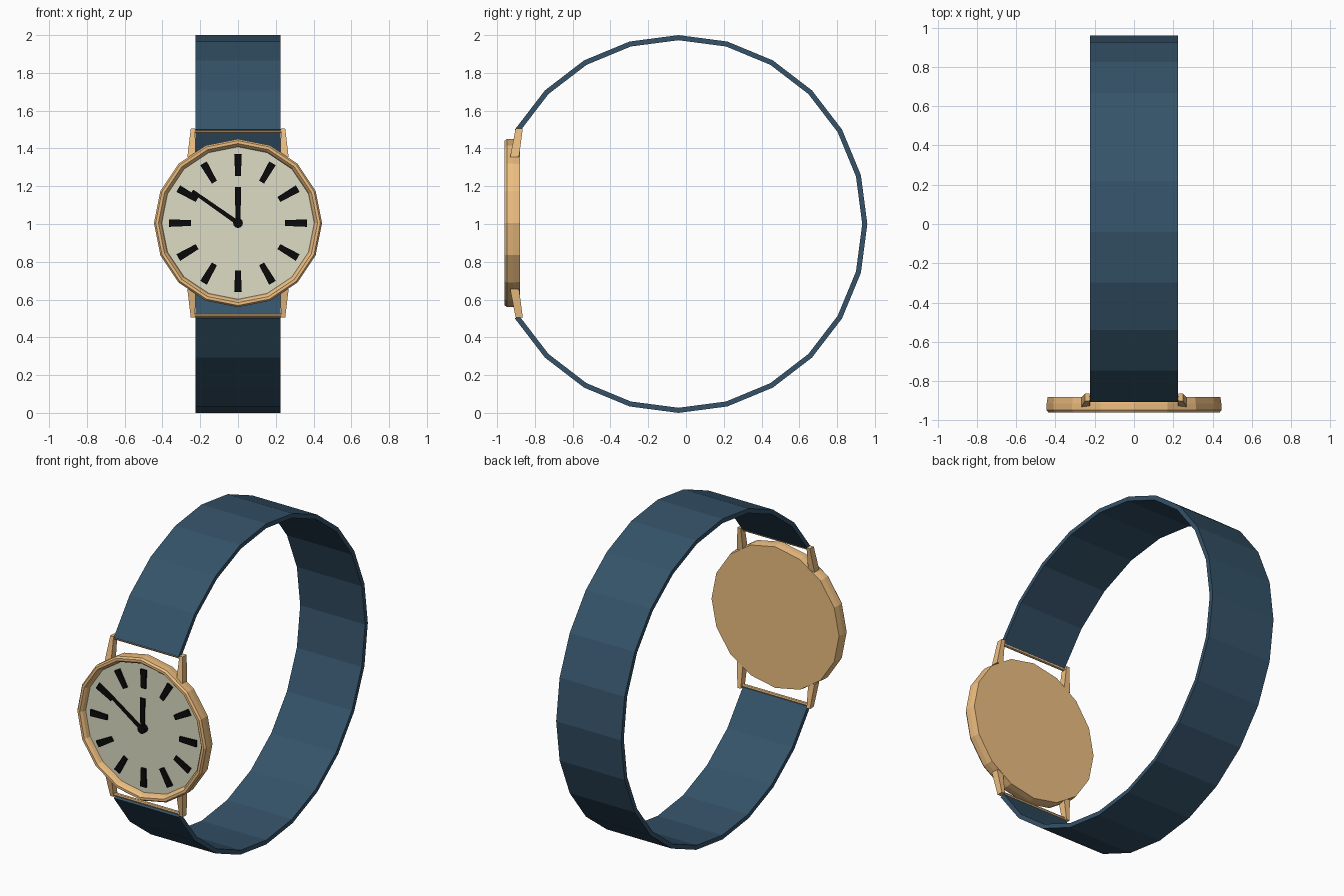
import bpy, bmesh
from math import sin, cos, pi, radians

if "Cube" in bpy.data.objects:
    bpy.data.objects.remove(bpy.data.objects["Cube"])

CY, CZ = -0.04, 1.0      # strap ring centre (y, z)
DIAL_Y, DIAL_Z = -0.925, 1.005


def material(name, rgb):
    m = bpy.data.materials.new(name)
    m.diffuse_color = (*rgb, 1)
    m.use_nodes = True
    m.node_tree.nodes["Principled BSDF"].inputs["Base Color"].default_value = m.diffuse_color
    return m


BLUE = material("blue_strap", (0.035, 0.085, 0.14))
GOLD = material("gold", (0.86, 0.52, 0.22))
CREAM = material("cream", (0.72, 0.72, 0.55))
BLACK = material("black", (0.003, 0.003, 0.003))


def make(name, verts, faces, mat):
    me = bpy.data.meshes.new(name)
    me.from_pydata(verts, [], faces)
    bm = bmesh.new()
    bm.from_mesh(me)
    bmesh.ops.recalc_face_normals(bm, faces=bm.faces)
    bm.to_mesh(me)
    bm.free()
    me.materials.append(mat)
    ob = bpy.data.objects.new(name, me)
    bpy.context.collection.objects.link(ob)
    return ob


def loft(name, rings, mat):
    """Skin a list of equal-length closed rings and cap both ends."""
    n = len(rings[0])
    verts = [v for r in rings for v in r]
    faces = [(k*n + i, k*n + (i+1) % n, (k+1)*n + (i+1) % n, (k+1)*n + i)
             for k in range(len(rings) - 1) for i in range(n)]
    faces += [tuple(range(n)), tuple(range(len(verts) - n, len(verts)))]
    return make(name, verts, faces, mat)


def disc(name, profile, sides, mat):
    """Lathe (radius, y) points around the watch face axis."""
    return loft(name, [[(r*sin(2*pi*i/sides), y, DIAL_Z + r*cos(2*pi*i/sides))
                        for i in range(sides)] for r, y in profile], mat)


def dial_bar(name, angle, r0, r1, w0, w1, y0, y1):
    """Flat tapered bar lying on the dial, pointing clockwise from the top."""
    s, c = sin(angle), cos(angle)
    pts = [(-w0/2, r0), (w0/2, r0), (w1/2, r1), (-w1/2, r1)]
    ring = [(u*c + v*s, DIAL_Z - u*s + v*c) for u, v in pts]
    return loft(name, [[(x, y, z) for x, z in ring] for y in (y0, y1)], BLACK)


# strap: open ring of 20 flat segments
rings = []
for k in range(21):
    a = radians(-150 + 15*k)
    rings.append([(x, CY + r*cos(a), CZ + r*sin(a))
                  for x, r in ((-0.224, 0.973), (0.224, 0.973),
                               (0.224, 1.0), (-0.224, 1.0))])
loft("strap", rings, BLUE)

# case with rounded rim and recess for the dial
disc("case", [(0.44, -0.88), (0.445, -0.915), (0.445, -0.948), (0.436, -0.96),
              (0.421, -0.96), (0.41, -0.948), (0.402, -0.92)], 16, GOLD)
disc("dial", [(0.405, -0.915), (0.405, DIAL_Y)], 16, CREAM)

# lugs and strap bars, mirrored top to bottom
for tag, s in (("top", 1), ("bottom", -1)):
    for side, m in (("right", 1), ("left", -1)):
        low = [(0.225, -0.931), (0.268, -0.931), (0.268, -0.884), (0.225, -0.884)]
        high = [(0.227, -0.902), (0.25, -0.902), (0.25, -0.864), (0.227, -0.864)]
        loft(f"lug_{tag}_{side}",
             [[(m*x, y, DIAL_Z + s*0.35) for x, y in low],
              [(m*x, y, DIAL_Z + s*0.5) for x, y in high]], GOLD)
    loft(f"strap_bar_{tag}",
         [[(x, -0.888 + 0.011*cos(pi*i/4), DIAL_Z + s*0.488 + 0.011*sin(pi*i/4))
           for i in range(8)] for x in (-0.235, 0.235)], GOLD)

# plain hour markers
for h in range(12):
    dial_bar(f"hour_marker_{h}", h*pi/6, 0.25, 0.365, 0.03, 0.04, -0.92, -0.937)

# hands and centre pin
dial_bar("hour_hand", 0, -0.01, 0.19, 0.026, 0.032, -0.936, -0.944)
dial_bar("minute_hand", radians(-55), -0.01, 0.295, 0.024, 0.018, -0.944, -0.951)
disc("centre_pin", [(0.026, -0.92), (0.026, -0.955)], 12, BLACK)
